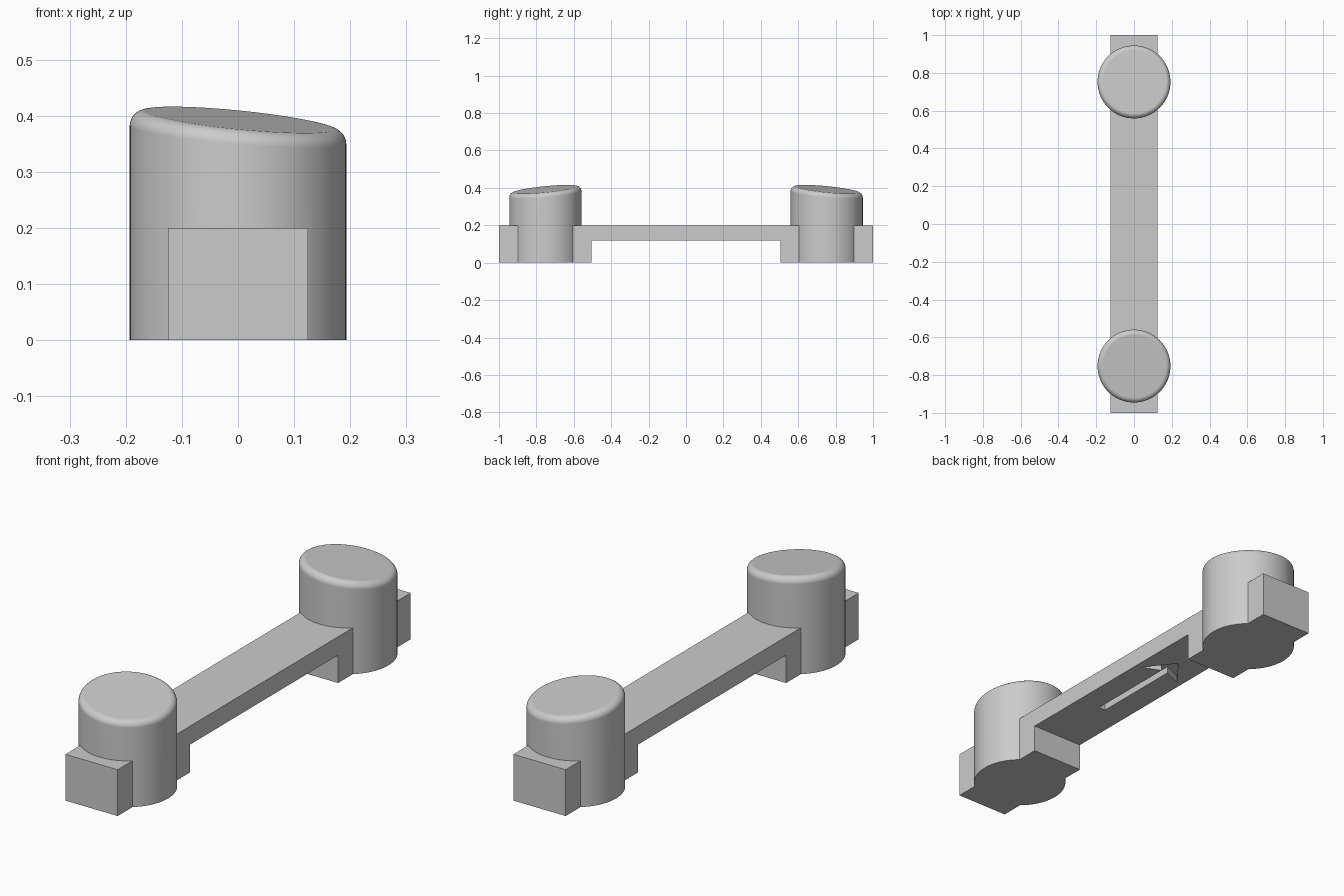
import bpy, bmesh, math

if "Cube" in bpy.data.objects:
    bpy.data.objects.remove(bpy.data.objects["Cube"], do_unlink=True)

# One plain grey
grey = bpy.data.materials.new("light grey")
grey.use_nodes = True
colour = (0.6, 0.6, 0.6, 1)
grey.diffuse_color = colour
grey.node_tree.nodes["Principled BSDF"].inputs["Base Color"].default_value = colour


def make_object(name, bm):
    bmesh.ops.recalc_face_normals(bm, faces=bm.faces[:])
    mesh = bpy.data.meshes.new(name)
    bm.to_mesh(mesh)
    bm.free()
    mesh.materials.append(grey)
    obj = bpy.data.objects.new(name, mesh)
    bpy.context.collection.objects.link(obj)
    return obj


def extrude_profile(name, points, direction):
    bm = bmesh.new()
    face = bm.faces.new([bm.verts.new(p) for p in points])
    result = bmesh.ops.extrude_face_region(bm, geom=[face])
    moved = [v for v in result["geom"] if isinstance(v, bmesh.types.BMVert)]
    bmesh.ops.translate(bm, verts=moved, vec=direction)
    return make_object(name, bm)


def make_post(name, side):
    """Round post with a rounded top that slopes outward and to the left."""
    radius, height, slope = 0.193, 0.393, 0.085
    bm = bmesh.new()
    bmesh.ops.create_cone(bm, cap_ends=True, segments=96, radius1=radius,
                          radius2=radius, depth=height)
    bmesh.ops.translate(bm, verts=bm.verts[:], vec=(0, 0, height / 2))
    top = [v for v in bm.verts if v.co.z > height / 2]
    for v in top:
        v.co.z -= slope * (v.co.x + side * v.co.y)
    rim = [e for e in bm.edges if all(v in top for v in e.verts)]
    bmesh.ops.bevel(bm, geom=rim, offset=0.027, segments=7, profile=0.5,
                    affect='EDGES')
    bmesh.ops.translate(bm, verts=bm.verts[:], vec=(0, side * 0.752, 0))
    return make_object(name, bm)


def combine(target, tool, operation):
    mod = target.modifiers.new(operation.lower(), 'BOOLEAN')
    mod.operation = operation
    mod.solver = 'EXACT'
    mod.object = tool
    bpy.context.view_layer.objects.active = target
    bpy.ops.object.modifier_apply(modifier=mod.name)
    bpy.data.objects.remove(tool, do_unlink=True)


# Bridge-shaped bar with a foot at each end
half, foot, under, top = 0.125, 0.505, 0.12, 0.2
side_profile = [(-1, 0), (-foot, 0), (-foot, under), (foot, under),
                (foot, 0), (1, 0), (1, top), (-1, top)]
link = extrude_profile("link_bar", [(-half, y, z) for y, z in side_profile],
                       (2 * half, 0, 0))

# Slanted posts merged into the bar
for label, side in (("front_post", -1), ("back_post", 1)):
    combine(link, make_post(label, side), 'UNION')

# Direction arrow engraved in the underside
right_half = [(0.016, -0.21), (0.016, 0.2), (0.1, 0.165)]
outline = right_half + [(0, 0.29)] + [(-x, y) for x, y in reversed(right_half)]
arrow = extrude_profile("arrow_cutter", [(x, y, under - 0.02) for x, y in outline],
                        (0, 0, 0.05))
arrow.hide_render = True
combine(link, arrow, 'DIFFERENCE')

# Smooth rounded surfaces, crisp edges
bpy.ops.object.select_all(action='DESELECT')
link.select_set(True)
bpy.context.view_layer.objects.active = link
bpy.ops.object.shade_smooth_by_angle(angle=math.radians(30))
weighted = link.modifiers.new("even_shading", 'WEIGHTED_NORMAL')
weighted.keep_sharp = True
